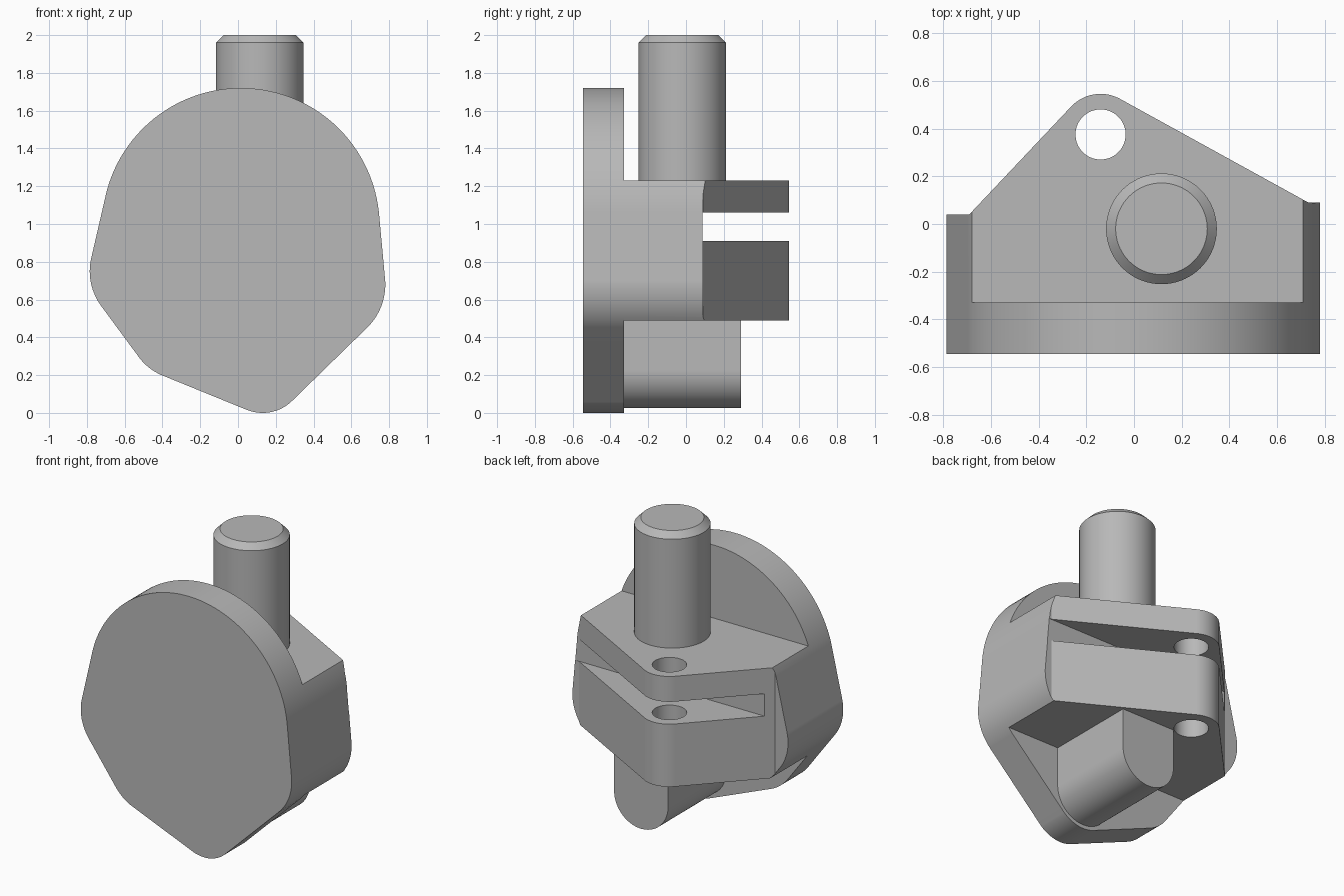
import bpy, bmesh, math
from mathutils import Vector

if "Cube" in bpy.data.objects:
    bpy.data.objects.remove(bpy.data.objects["Cube"], do_unlink=True)

grey = bpy.data.materials.new("plain grey")
grey.use_nodes = True
colour = (0.48, 0.48, 0.48, 1)
grey.diffuse_color = colour
grey.node_tree.nodes["Principled BSDF"].inputs["Base Color"].default_value = colour


def arc(cx, cy, r, start, end, step=3):
    n = max(2, round(abs(end - start) / step))
    angles = [math.radians(start + (end - start) * i / n) for i in range(n + 1)]
    return [(cx + r * math.cos(a), cy + r * math.sin(a)) for a in angles]


def hull_of_circles(circles, step=3):
    """Outline of a belt stretched round the given circles."""
    points = []
    for deg in range(0, 360, step):
        n = Vector((math.cos(math.radians(deg)), math.sin(math.radians(deg))))
        x, y, r = max(circles, key=lambda c: c[0] * n.x + c[1] * n.y + c[2])
        points.append((x + r * n.x, y + r * n.y))
    return points


def prism(name, outline, low, high, axis):
    """Extrude an outline along z (plan outline) or y (front outline)."""
    bm = bmesh.new()
    place = (lambda p, h: (p[0], p[1], h)) if axis == "z" else (lambda p, h: (p[0], h, p[1]))
    face = bm.faces.new([bm.verts.new(place(p, low)) for p in outline])
    made = bmesh.ops.extrude_face_region(bm, geom=[face])["geom"]
    shift = (0, 0, high - low) if axis == "z" else (0, high - low, 0)
    bmesh.ops.translate(bm, vec=shift, verts=[v for v in made if isinstance(v, bmesh.types.BMVert)])
    bmesh.ops.recalc_face_normals(bm, faces=bm.faces)
    mesh = bpy.data.meshes.new(name)
    bm.to_mesh(mesh)
    bm.free()
    mesh.materials.append(grey)
    ob = bpy.data.objects.new(name, mesh)
    bpy.context.collection.objects.link(ob)
    return ob


def activate(ob):
    bpy.ops.object.select_all(action="DESELECT")
    ob.select_set(True)
    bpy.context.view_layer.objects.active = ob


def combine(ob, tool, operation):
    mod = ob.modifiers.new(operation, "BOOLEAN")
    mod.operation, mod.solver, mod.object = operation, "EXACT", tool
    activate(ob)
    bpy.ops.object.modifier_apply(modifier=mod.name)
    bpy.data.objects.remove(tool, do_unlink=True)


def finish(ob):
    activate(ob)
    bpy.ops.object.shade_smooth_by_angle(angle=math.radians(25))
    mod = ob.modifiers.new("even shading", "WEIGHTED_NORMAL")
    mod.keep_sharp = True


# Front plate: rounded irregular outline
plate_outline = hull_of_circles([
    (0.015, 0.985, 0.735), (-0.475, 0.75, 0.31), (-0.285, 0.475, 0.3),
    (0.13, 0.225, 0.225), (0.46, 0.68, 0.32)])
plate = prism("front_plate", plate_outline, -0.545, -0.328, "y")
finish(plate)

# Body: plate outline carried back, trimmed to a pointed plan with a rounded lug
lug_x, lug_y = -0.14, 0.375
plan = [(-0.9, -0.328), (0.9, -0.328), (0.9, 0.09), (0.73, 0.09)]
plan += arc(lug_x, lug_y, 0.17, 61, 137)
plan += [(-0.69, 0.04), (-0.9, 0.04)]
body = prism("body", plan, 0.49, 1.23, "z")
combine(body, prism("side_trim", plate_outline, -0.5, 0.7, "y"), "INTERSECT")

# Slot and bolt hole through the lug
slot = [(-1, 0.91), (1, 0.91), (1, 1.06), (-1, 1.06)]
combine(body, prism("slot_cutter", slot, 0.088, 0.8, "y"), "DIFFERENCE")
hole = arc(lug_x, lug_y, 0.105, 0, 360, 6)[:-1]
combine(body, prism("hole_cutter", hole, 0.3, 1.4, "z"), "DIFFERENCE")
finish(body)

# Lower stem: round-bottomed bar under the body
stem_outline = [(0.33, 0.49), (-0.07, 0.49)] + arc(0.13, 0.225, 0.2, 180, 360, 4)
stem = prism("lower_stem", stem_outline, -0.328, 0.29, "y")
finish(stem)

# Upright pin with a chamfered top
pin = prism("upright_pin", arc(0.115, -0.02, 0.232, 0, 360, 5)[:-1], 1.23, 2.0, "z")
bm = bmesh.new()
bm.from_mesh(pin.data)
rim = [e for e in bm.edges if all(v.co.z > 1.9 for v in e.verts)]
bmesh.ops.bevel(bm, geom=rim, offset=0.04, segments=1, affect="EDGES")
bm.to_mesh(pin.data)
bm.free()
finish(pin)
